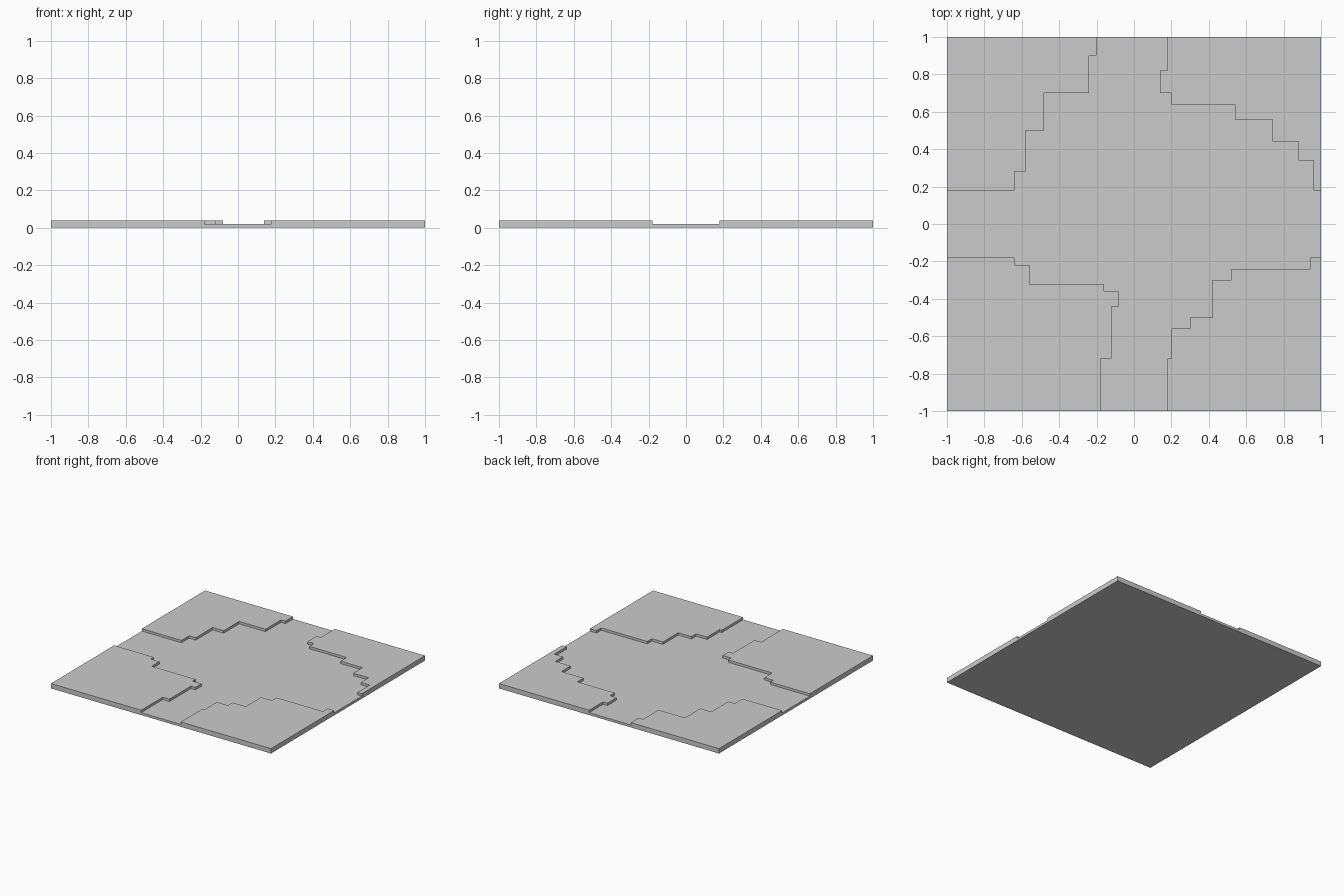
import bpy
import bmesh

if "Cube" in bpy.data.objects:
    bpy.data.objects.remove(bpy.data.objects["Cube"])


def prism(name, outline, z0, z1):
    """Extrude a flat outline (counter-clockwise) from z0 up to z1."""
    bm = bmesh.new()
    face = bm.faces.new([bm.verts.new((x, y, z0)) for x, y in outline])
    top = bmesh.ops.extrude_face_region(bm, geom=[face])["geom"]
    verts = [v for v in top if isinstance(v, bmesh.types.BMVert)]
    bmesh.ops.translate(bm, verts=verts, vec=(0, 0, z1 - z0))
    bmesh.ops.recalc_face_normals(bm, faces=bm.faces)
    mesh = bpy.data.meshes.new(name)
    bm.to_mesh(mesh)
    bm.free()
    obj = bpy.data.objects.new(name, mesh)
    bpy.context.collection.objects.link(obj)
    return obj


def steps(start, axis, values):
    """Staircase path: each value moves along one axis, alternating x and y."""
    point, path = list(start), [tuple(start)]
    for value in values:
        point[axis] = value
        path.append(tuple(point))
        axis = 1 - axis
    return path


# Stepped banks of the sunken crossing, running past the tile's edges
OUT = 1.1
outline = (
    # back left
    steps((-0.20, OUT), 1, [0.90, -0.24, 0.70, -0.48, 0.50, -0.58, 0.28,
                            -0.64, 0.18, -OUT])
    # front left
    + steps((-OUT, -0.18), 0, [-0.64, -0.22, -0.56, -0.32, -0.16, -0.36,
                               -0.08, -0.44, -0.12, -0.72, -0.18, -OUT])
    # front right
    + steps((0.18, -OUT), 1, [-0.72, 0.20, -0.56, 0.30, -0.50, 0.42, -0.30,
                              0.52, -0.24, 0.94, -0.18, OUT])
    # back right
    + steps((OUT, 0.18), 0, [0.96, 0.34, 0.88, 0.44, 0.74, 0.56, 0.54, 0.64,
                             0.20, 0.70, 0.14, 0.82, 0.18, OUT])
)

# Square ground tile
tile = prism("ground_tile", [(-1, -1), (1, -1), (1, 1), (-1, 1)], 0, 0.04)

# Sunken crossing cut into the upper half of the tile
cutter = prism("crossing_cutter", outline, 0.02, 0.10)
cutter.hide_render = True
cutter.display_type = 'WIRE'
cut = tile.modifiers.new("sunken_crossing", 'BOOLEAN')
cut.operation = 'DIFFERENCE'
cut.solver = 'EXACT'
cut.object = cutter
